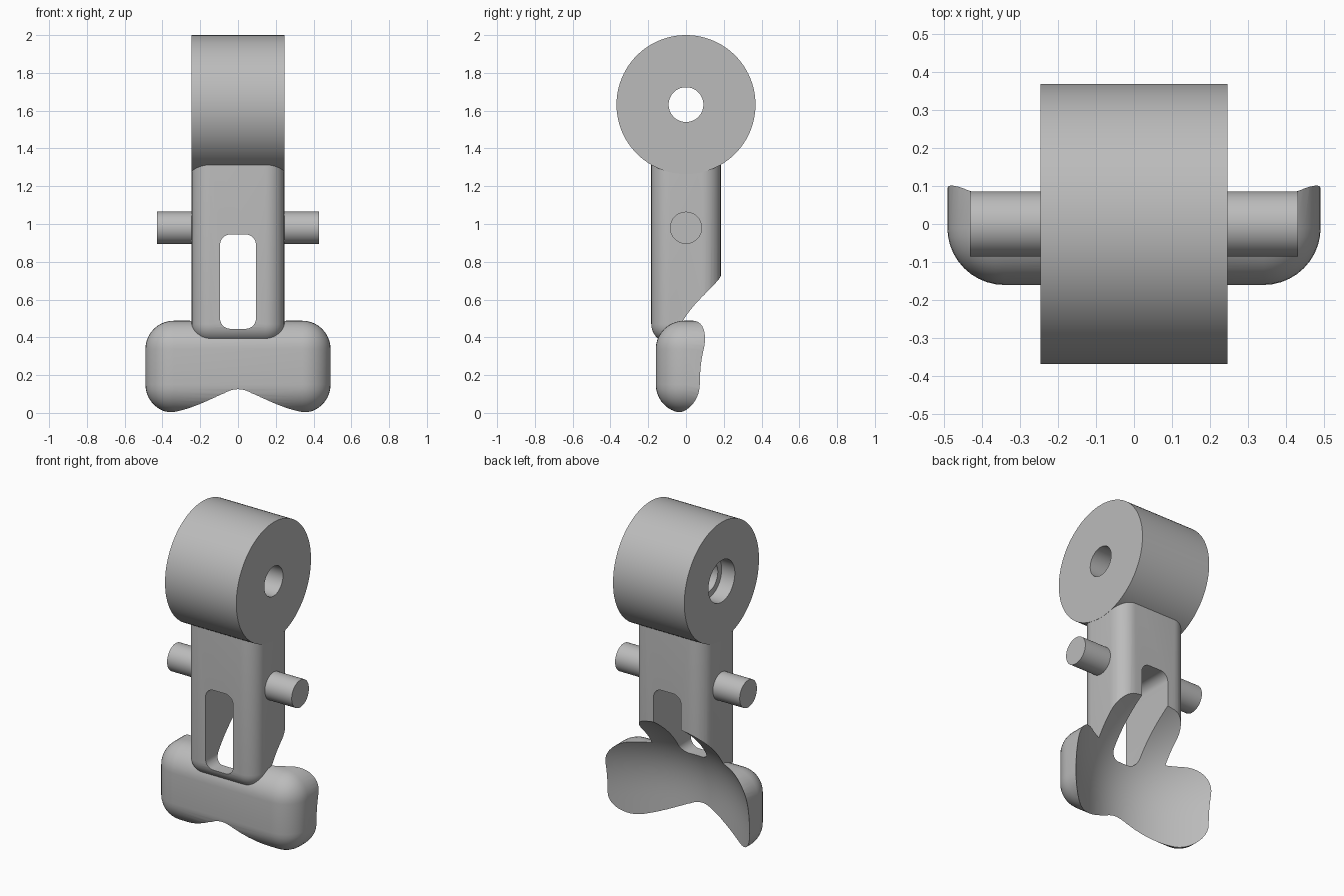
import bpy, bmesh, math
from mathutils import Matrix

if "Cube" in bpy.data.objects:
    bpy.data.objects.remove(bpy.data.objects["Cube"])

grey = bpy.data.materials.new("plain grey")
grey.use_nodes = True
grey.diffuse_color = (0.5, 0.5, 0.5, 1)
grey.node_tree.nodes["Principled BSDF"].inputs["Base Color"].default_value = (0.5, 0.5, 0.5, 1)


def make_object(name, bm):
    bmesh.ops.recalc_face_normals(bm, faces=bm.faces)
    mesh = bpy.data.meshes.new(name)
    bm.to_mesh(mesh)
    bm.free()
    mesh.materials.append(grey)
    obj = bpy.data.objects.new(name, mesh)
    bpy.context.collection.objects.link(obj)
    return obj


def rounded_box(name, low, high, radius, only_along_y=False):
    """Box between two corners; rounds all edges or just those along y."""
    bm = bmesh.new()
    bmesh.ops.create_cube(bm, size=1)
    for v in bm.verts:
        v.co = [(a + b) / 2 + c * (b - a) for a, b, c in zip(low, high, v.co)]
    edges = [e for e in bm.edges if not only_along_y
             or abs(e.verts[0].co.y - e.verts[1].co.y) > 0.01]
    bmesh.ops.bevel(bm, geom=edges, offset=radius, segments=10, profile=0.5, affect='EDGES')
    return make_object(name, bm)


def cross_cylinder(name, radius, x0, x1, z):
    """Cylinder lying along x."""
    bm = bmesh.new()
    place = Matrix.Translation(((x0 + x1) / 2, 0, z)) @ Matrix.Rotation(math.pi / 2, 4, 'Y')
    bmesh.ops.create_cone(bm, cap_ends=True, segments=96, radius1=radius, radius2=radius,
                          depth=x1 - x0, matrix=place)
    return make_object(name, bm)


def cut(target, cutters):
    for cutter in cutters:
        mod = target.modifiers.new("cut", 'BOOLEAN')
        mod.operation = 'DIFFERENCE'
        mod.solver = 'EXACT'
        mod.object = cutter
    graph = bpy.context.evaluated_depsgraph_get()
    mesh = bpy.data.meshes.new_from_object(target.evaluated_get(graph))
    target.modifiers.clear()
    target.data = mesh


# Saddle-shaped cutter that scoops out the back of the foot and stem
bm = bmesh.new()
bmesh.ops.create_grid(bm, x_segments=48, y_segments=48, size=1)
for v in bm.verts:
    x, z = v.co.x * 0.7, 0.45 + v.co.y * 0.55
    v.co = (x, -0.158 + 0.96 * x * x + 1.21 * max(0, z - 0.1) ** 2.82, z)
back = bmesh.ops.extrude_face_region(bm, geom=bm.faces[:])
for v in back["geom"]:
    if isinstance(v, bmesh.types.BMVert):
        v.co.y = 1.5
scoop = make_object("scoop_cutter", bm)
slot = rounded_box("slot_cutter", (-0.095, -1, 0.445), (0.095, 1, 0.945), 0.055, True)
bore = cross_cylinder("bore_cutter", 0.092, -1, 1, 1.632)
counterbore = cross_cylinder("counterbore_cutter", 0.13, -1, -0.155, 1.632)

# Main parts
wheel = cross_cylinder("wheel", 0.368, -0.246, 0.246, 1.632)
stem = rounded_box("stem", (-0.245, -0.184, 0.37), (0.245, 0.184, 1.48), 0.1)
foot = rounded_box("foot", (-0.49, -0.16, 0), (0.49, 0.7, 0.488), 0.15)
pins = [cross_cylinder("left_pin", 0.085, 0.2, 0.43, 0.98),
        cross_cylinder("right_pin", 0.085, -0.43, -0.2, 0.98)]

cut(wheel, [bore, counterbore])
cut(stem, [scoop, slot])
cut(foot, [scoop, slot])
for cutter in (scoop, slot, bore, counterbore):
    bpy.data.objects.remove(cutter)

# Smooth shading with sharp creases kept
bpy.ops.object.select_all(action='DESELECT')
for obj in [wheel, stem, foot] + pins:
    obj.select_set(True)
bpy.context.view_layer.objects.active = wheel
bpy.ops.object.shade_smooth_by_angle(angle=math.radians(30))
